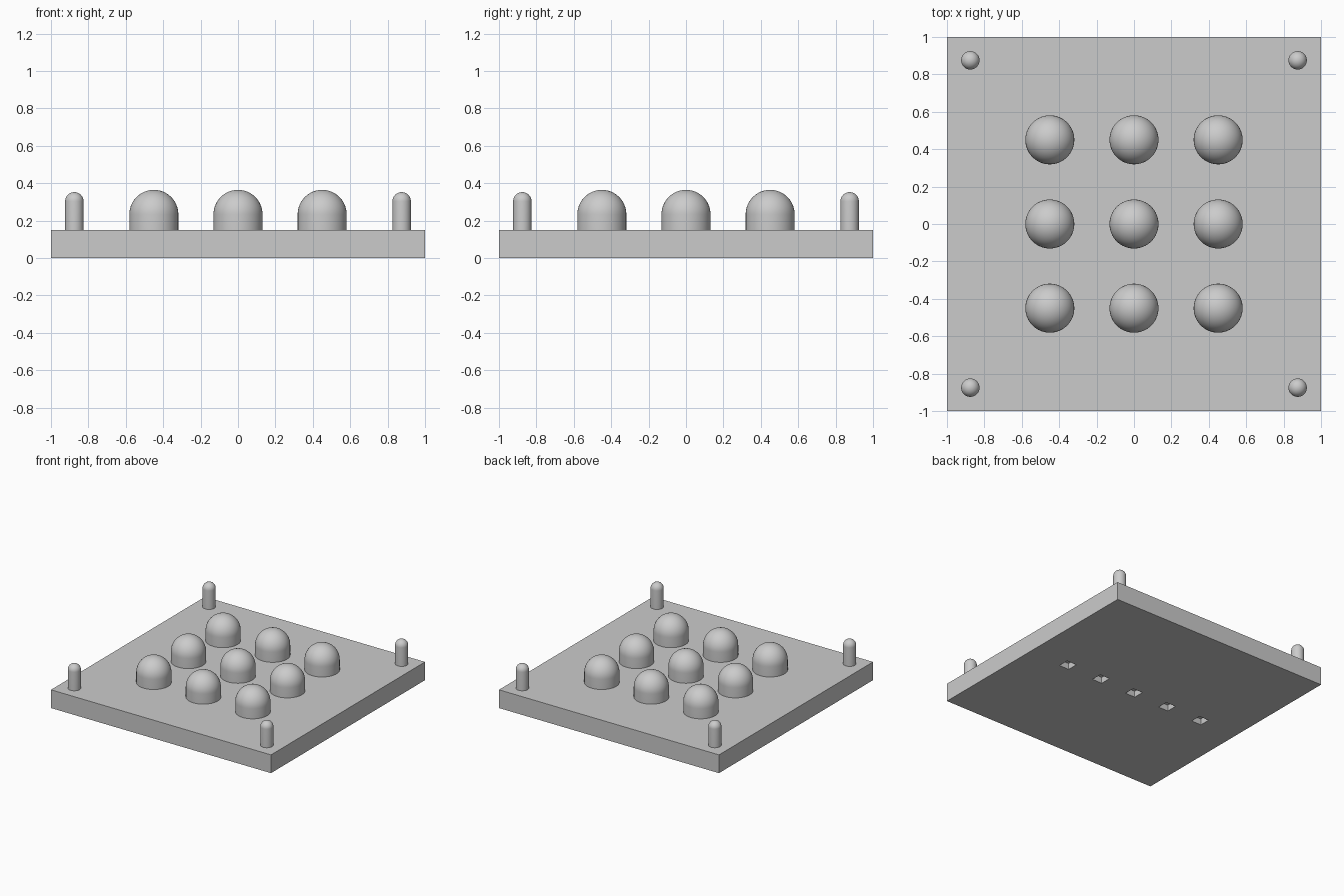
import bpy, bmesh, math

cube = bpy.data.objects.get("Cube")
if cube:
    bpy.data.objects.remove(cube, do_unlink=True)

PLATE_TOP = 0.15

grey = bpy.data.materials.new("plain grey")
grey.use_nodes = True
colour = (0.6, 0.6, 0.6, 1)
grey.diffuse_color = colour
grey.node_tree.nodes["Principled BSDF"].inputs["Base Color"].default_value = colour


def box(name, size, centre):
    bpy.ops.mesh.primitive_cube_add(size=1, location=centre)
    obj = bpy.context.object
    obj.name = name
    obj.scale = size
    bpy.ops.object.transform_apply(location=False, rotation=False, scale=True)
    obj.data.materials.append(grey)
    return obj


def domed_post(name, x, y, radius, top, segments=64, rings=16):
    """Upright cylinder with a hemispherical cap, spun from a profile."""
    shoulder = top - radius
    profile = [(0, 0, PLATE_TOP), (radius, 0, PLATE_TOP)]
    for i in range(rings + 1):
        a = math.pi / 2 * i / rings
        profile.append((radius * math.cos(a), 0, shoulder + radius * math.sin(a)))
    bm = bmesh.new()
    verts = [bm.verts.new(p) for p in profile]
    edges = [bm.edges.new(pair) for pair in zip(verts, verts[1:])]
    bmesh.ops.spin(bm, geom=verts + edges, cent=(0, 0, 0), axis=(0, 0, 1),
                   angle=2 * math.pi, steps=segments, use_merge=True)
    bmesh.ops.remove_doubles(bm, verts=bm.verts, dist=0.0001)
    bmesh.ops.recalc_face_normals(bm, faces=bm.faces)
    mesh = bpy.data.meshes.new(name)
    bm.to_mesh(mesh)
    bm.free()
    mesh.materials.append(grey)
    obj = bpy.data.objects.new(name, mesh)
    obj.location = (x, y, 0)
    bpy.context.collection.objects.link(obj)
    bpy.ops.object.select_all(action="DESELECT")
    obj.select_set(True)
    bpy.context.view_layer.objects.active = obj
    bpy.ops.object.shade_smooth_by_angle(angle=math.radians(40))


# Base plate with a row of square pockets in its underside
plate = box("base_plate", (2, 2, PLATE_TOP), (0, 0, PLATE_TOP / 2))
for i in range(-2, 3):
    cutter = box(f"pocket_cutter_{i + 3}", (0.09, 0.09, 0.1), (i * 0.325, 0, 0))
    cutter.hide_render = True
    cutter.hide_set(True)
    cut = plate.modifiers.new(f"pocket_{i + 3}", "BOOLEAN")
    cut.operation = "DIFFERENCE"
    cut.solver = "EXACT"
    cut.object = cutter

# Three by three grid of large domes
for row in (-1, 0, 1):
    for col in (-1, 0, 1):
        domed_post(f"dome_{row + 2}_{col + 2}", col * 0.45, row * 0.45, 0.131, 0.364)

# Slim round-topped pins at the corners
for side, x in (("right", -1), ("left", 1)):
    for end, y in (("front", -1), ("back", 1)):
        domed_post(f"{end}_{side}_pin", x * 0.875, y * 0.875, 0.049, 0.352, 48, 12)
